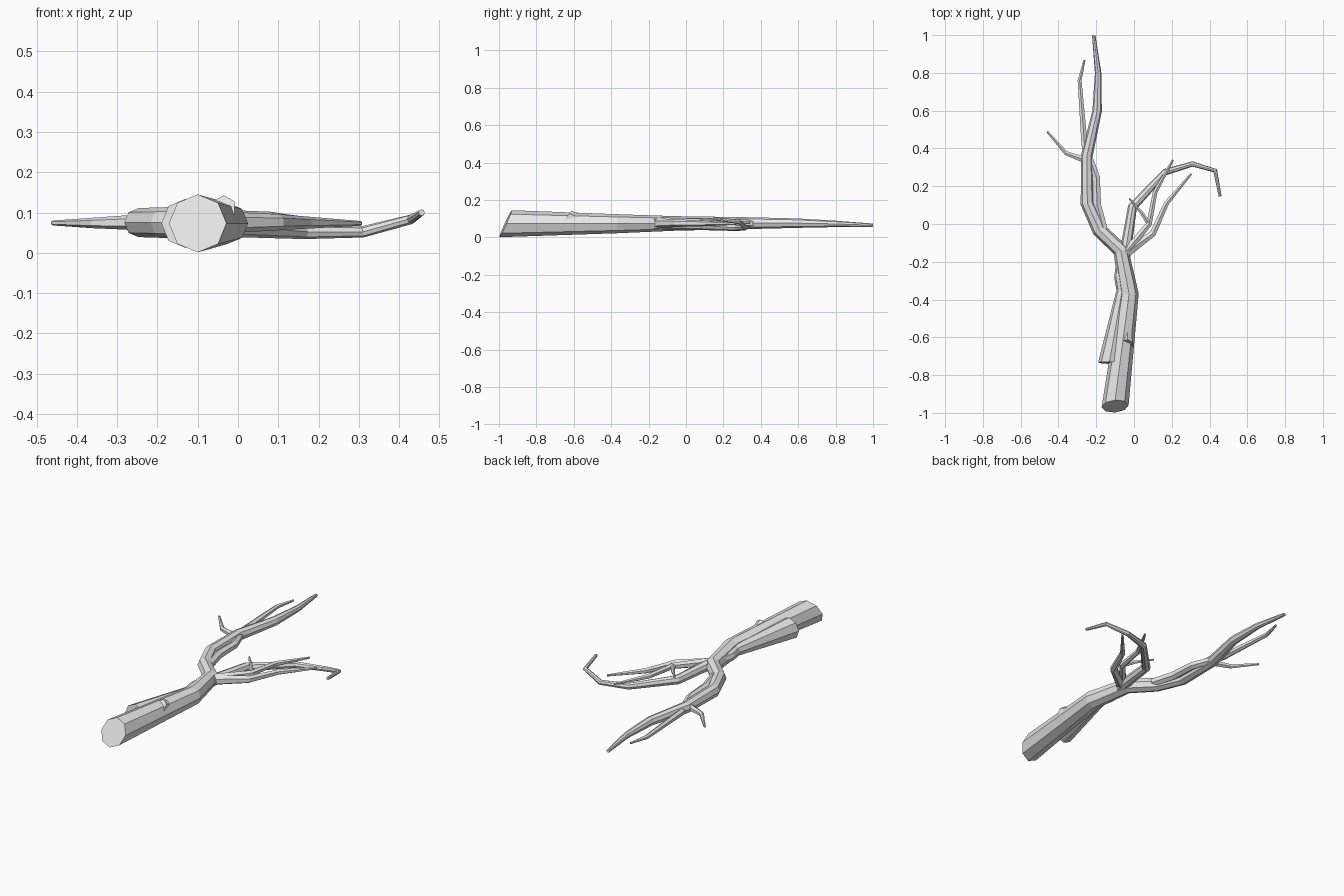
import bpy, bmesh, math
from mathutils import Vector

cube = bpy.data.objects.get("Cube")
if cube:
    bpy.data.objects.remove(cube, do_unlink=True)

bark = bpy.data.materials.new("grey bark")
bark.use_nodes = True
bark.diffuse_color = (0.8, 0.8, 0.8, 1)
bark.node_tree.nodes["Principled BSDF"].inputs["Base Color"].default_value = (0.8, 0.8, 0.8, 1)


def limb(name, path, sides=8, cut=(0, 0)):
    """Tapered flat-faced tube through (x, y, z, radius); cut slants the first cap."""
    pts = [Vector(p[:3]) for p in path]
    bm = bmesh.new()
    rings = []
    for i, p in enumerate(pts):
        a = (p - pts[i - 1]).normalized() if i else (pts[1] - p).normalized()
        b = (pts[i + 1] - p).normalized() if i < len(pts) - 1 else a
        t = (a + b).normalized()
        side = t.cross(Vector((0, 0, 1))).normalized()
        up = side.cross(t)
        ring = []
        for k in range(sides):
            ang = 2 * math.pi * k / sides
            off = (side * math.sin(ang) + up * math.cos(ang)) * path[i][3]
            if i == 0:
                off.y += off.x * cut[0] + off.z * cut[1]
            ring.append(bm.verts.new(p + off))
        rings.append(ring)
    for r, s in zip(rings, rings[1:]):
        for k in range(sides):
            n = (k + 1) % sides
            bm.faces.new((r[k], r[n], s[n], s[k]))
    bm.faces.new(rings[0])
    bm.faces.new(rings[-1])
    bmesh.ops.recalc_face_normals(bm, faces=bm.faces)
    mesh = bpy.data.meshes.new(name)
    bm.to_mesh(mesh)
    bm.free()
    mesh.materials.append(bark)
    obj = bpy.data.objects.new(name, mesh)
    bpy.context.collection.objects.link(obj)
    return obj


# Trunk, running on into the long left fork
limb("trunk", [(-.1, -.965, .073, .072), (-.026, -.37, .073, .051),
               (-.07, -.14, .074, .042), (-.185, -.03, .075, .038),
               (-.247, .11, .075, .036), (-.25, .36, .076, .031),
               (-.195, .6, .076, .025), (-.19, .8, .072, .017),
               (-.213, .998, .065, .009)], cut=(.2, .46))

# Broken limb beside the trunk, and the knot on top
limb("broken_limb", [(-.13, -.735, .073, .061), (-.062, -.35, .075, .031),
                     (-.075, -.28, .075, .03), (-.06, -.15, .075, .028)], cut=(.15, .1))
limb("knot_stub", [(-.036, -.635, .112, .032), (-.03, -.54, .085, .018)], 6, (0, .5))

# Twigs of the left fork
limb("outer_twig", [(-.16, -.03, .08, .024), (-.195, .1, .078, .024),
                    (-.2, .25, .075, .022), (-.262, .42, .074, .019),
                    (-.288, .76, .073, .012), (-.262, .868, .073, .006)], 6)
limb("side_twig", [(-.235, .33, .075, .02), (-.29, .35, .075, .017),
                   (-.36, .375, .074, .013), (-.46, .49, .074, .006)], 6)

# Hooked right branch and its twigs
limb("hooked_branch", [(-.05, -.17, .073, .032), (-.035, -.08, .071, .028),
                       (-.008, .09, .064, .025), (.165, .275, .052, .018),
                       (.31, .318, .052, .014), (.43, .282, .083, .012),
                       (.456, .147, .1, .008)])
limb("straight_twig", [(-.05, -.16, .075, .028), (.1, -.05, .076, .02),
                       (.172, .11, .075, .015), (.304, .267, .073, .006)], 6)
limb("middle_twig", [(-.045, -.15, .083, .024), (.08, .0, .085, .017),
                     (.112, .17, .083, .014), (.207, .34, .078, .006)], 6)
limb("short_twig", [(.08, .0, .085, .014), (.04, .06, .092, .01),
                    (-.025, .135, .098, .005)], 6)
